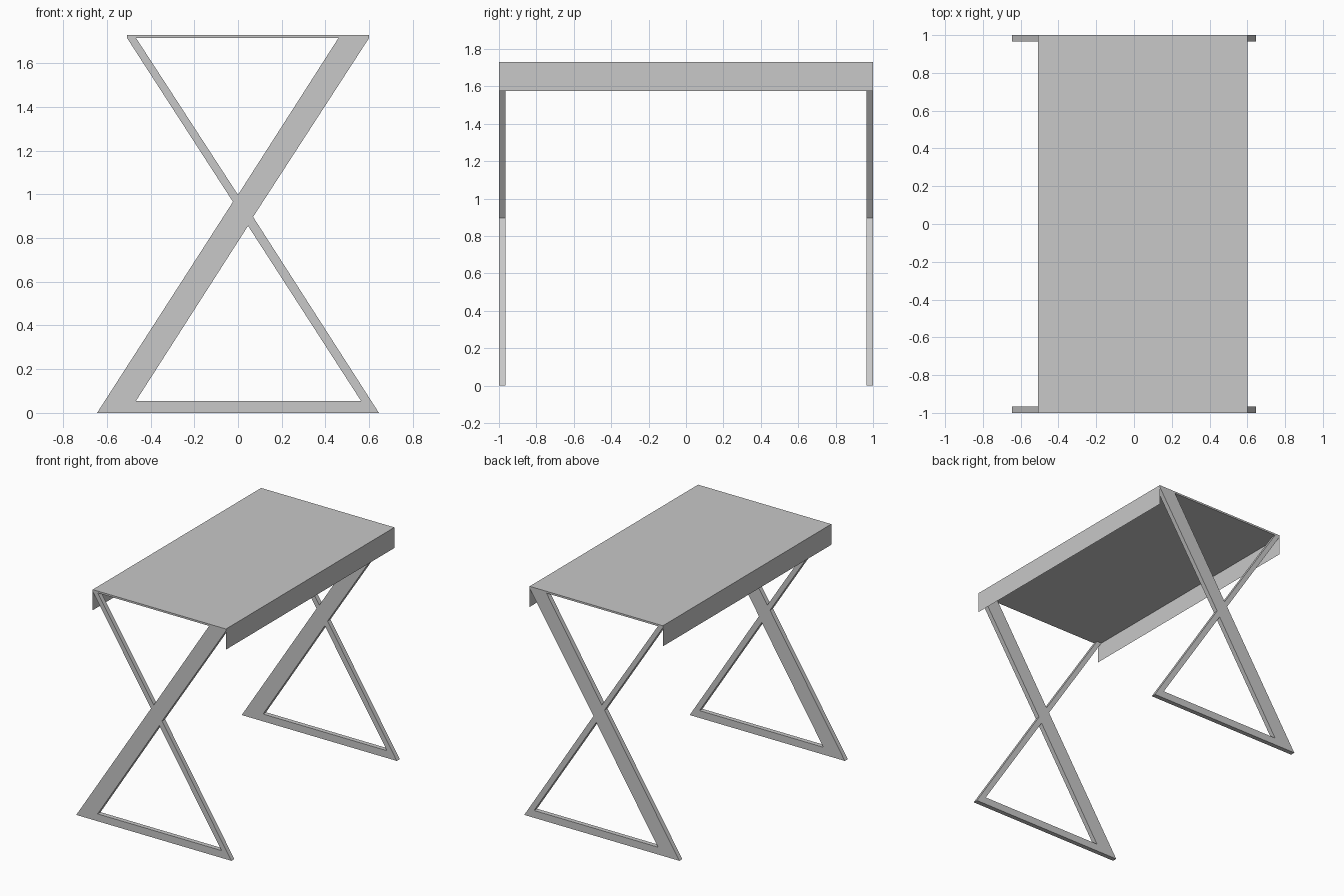
import bpy, bmesh

if "Cube" in bpy.data.objects:
    bpy.data.objects.remove(bpy.data.objects["Cube"])

grey = bpy.data.materials.new("grey")
grey.diffuse_color = (0.58, 0.58, 0.58, 1)
grey.use_nodes = True
grey.node_tree.nodes["Principled BSDF"].inputs["Base Color"].default_value = grey.diffuse_color

LEFT, RIGHT = -0.508, 0.6      # long edges of the table top
TOP, UNDER, SKIRT = 1.73, 1.716, 1.575
DEPTH = 0.035                  # leg frame thickness


def finish(name, bm):
    mesh = bpy.data.meshes.new(name)
    bm.to_mesh(mesh)
    bm.free()
    mesh.materials.append(grey)
    obj = bpy.data.objects.new(name, mesh)
    bpy.context.collection.objects.link(obj)
    return obj


# Leg frame profile in x, z
POINTS = [(-0.645, 0), (0.645, 0), (0.069, 0.897), (RIGHT, UNDER),
          (0.46, UNDER), (0, 0.998), (-0.467, UNDER), (LEFT, UNDER),
          (-0.023, 0.966), (-0.467, 0.055), (0.563, 0.055), (0.046, 0.856)]
BARS = [(0, 1, 10, 9),                 # floor bar
        (1, 2, 11, 10),                # lower thin diagonal
        (0, 9, 11, 2, 3, 4, 5, 8),     # wide diagonal
        (8, 5, 6, 7)]                  # upper thin diagonal


def leg_frame(name, y):
    bm = bmesh.new()
    verts = [bm.verts.new((x, y, z)) for x, z in POINTS]
    faces = [bm.faces.new([verts[i] for i in bar]) for bar in BARS]
    result = bmesh.ops.extrude_face_region(bm, geom=faces, use_keep_orig=True)
    moved = [g for g in result["geom"] if isinstance(g, bmesh.types.BMVert)]
    bmesh.ops.translate(bm, verts=moved, vec=(0, DEPTH, 0))
    bmesh.ops.recalc_face_normals(bm, faces=bm.faces)
    finish(name, bm)


leg_frame("front_leg_frame", -1)
leg_frame("back_leg_frame", 1 - DEPTH)

# Thin table top
bm = bmesh.new()
bmesh.ops.create_cube(bm, size=1)
bmesh.ops.scale(bm, verts=bm.verts, vec=(RIGHT - LEFT, 2, TOP - UNDER))
bmesh.ops.translate(bm, verts=bm.verts,
                    vec=((LEFT + RIGHT) / 2, 0, (TOP + UNDER) / 2))
finish("table_top", bm)

# Sheet skirts hanging from both long edges
for name, x, side in (("left_skirt", LEFT, -1), ("right_skirt", RIGHT, 1)):
    bm = bmesh.new()
    corners = [(-side, SKIRT), (side, SKIRT), (side, TOP), (-side, TOP)]
    bm.faces.new([bm.verts.new((x, y, z)) for y, z in corners])
    finish(name, bm)
